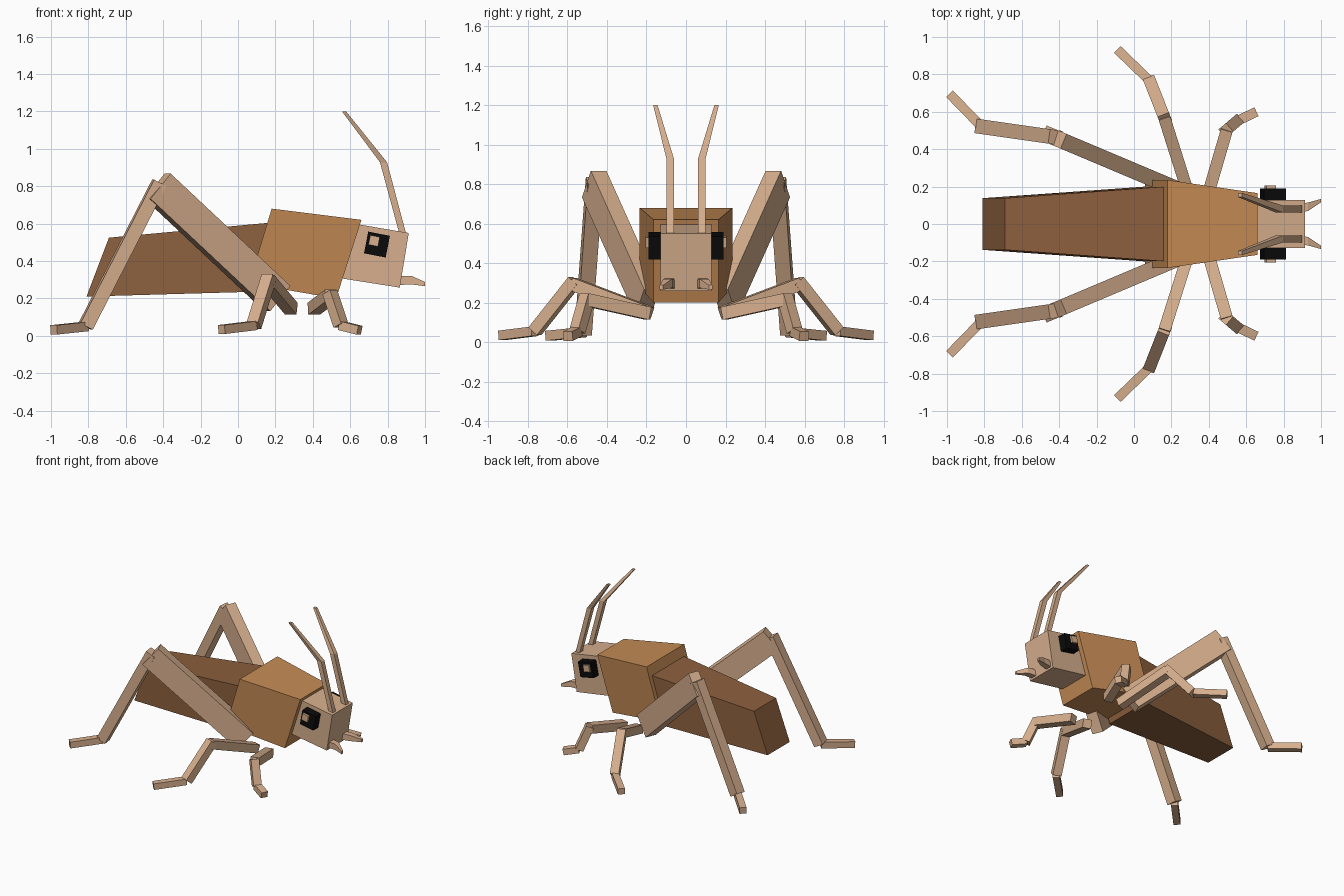
import bpy, bmesh
from mathutils import Vector

if "Cube" in bpy.data.objects:
    bpy.data.objects.remove(bpy.data.objects["Cube"])

def material(name, rgb):
    m = bpy.data.materials.new(name)
    m.diffuse_color = (*rgb, 1)
    m.use_nodes = True
    m.node_tree.nodes["Principled BSDF"].inputs["Base Color"].default_value = m.diffuse_color
    return m

ORANGE = material("orange brown", (0.56, 0.26, 0.09))
BROWN = material("dark brown", (0.26, 0.115, 0.047))
TAN = material("tan", (0.68, 0.43, 0.27))
BLACK = material("black", (0.003, 0.003, 0.003))

def loft(name, rings, mat):
    """Closed tube through four-cornered rings."""
    bm = bmesh.new()
    vs = [[bm.verts.new(p) for p in r] for r in rings]
    for a, b in zip(vs, vs[1:]):
        for i in range(4):
            j = (i + 1) % 4
            bm.faces.new((a[i], a[j], b[j], b[i]))
    bm.faces.new(vs[0][::-1])
    bm.faces.new(vs[-1])
    bmesh.ops.recalc_face_normals(bm, faces=bm.faces)
    me = bpy.data.meshes.new(name)
    bm.to_mesh(me)
    bm.free()
    me.materials.append(mat)
    ob = bpy.data.objects.new(name, me)
    bpy.context.collection.objects.link(ob)
    return ob

def block(name, back, front, mat):
    """Block between two end faces given as (top x, z, bottom x, z, half width)."""
    return loft(name, [[(tx, w, tz), (tx, -w, tz), (bx, -w, bz), (bx, w, bz)]
                       for tx, tz, bx, bz, w in (back, front)], mat)

def ring(p, u, v, w, h):
    p = Vector(p)
    return [p + u*a*w/2 + v*b*h/2 for a, b in ((1, 1), (-1, 1), (-1, -1), (1, -1))]

def sides(p):
    return [("left", p), ("right", [(x, -y, z) for x, y, z in p])]

def beam(name, p, q, w, h, mat=TAN, w2=None, h2=None):
    d = (Vector(q) - Vector(p)).normalized()
    u = d.cross(Vector((0, 0, 1))).normalized()
    v = u.cross(d)
    return loft(name, [ring(p, u, v, w, h), ring(q, u, v, w2 or w, h2 or h)], mat)

# Body
block("thorax", (0.18, 0.68, 0.058, 0.28, 0.235), (0.66, 0.62, 0.525, 0.20, 0.165), ORANGE)
block("abdomen", (-0.69, 0.525, -0.81, 0.21, 0.138), (0.17, 0.605, 0.06, 0.235, 0.20), BROWN)
block("head", (0.62, 0.60, 0.56, 0.306, 0.128), (0.913, 0.55, 0.865, 0.258, 0.128), TAN)

# Eyes and pupils: slightly tilted square blocks on the head sides
def tilted_square(name, x, z, size, y0, y1, mat):
    u, v = Vector((0.982, 0, -0.19)), Vector((0.19, 0, 0.982))
    for side, pts in sides([(x, y0, z), (x, y1, z)]):
        loft(f"{side}_{name}", [ring(p, u, v, size, size) for p in pts], mat)

tilted_square("eye", 0.743, 0.488, 0.118, 0.12, 0.19, BLACK)
tilted_square("pupil", 0.728, 0.508, 0.052, 0.18, 0.206, TAN)

X, Y, Z = Vector((1, 0, 0)), Vector((0, 1, 0)), Vector((0, 0, 1))

# Antennae
for side, pts in sides([(0.885, 0.08, 0.53), (0.778, 0.08, 0.928), (0.567, 0.155, 1.2)]):
    loft(f"{side}_antenna", [ring(p, Y, X, s, s) for p, s in zip(pts, (0.036, 0.038, 0.022))], TAN)

# Mandibles
for side, pts in sides([(0.85, 0.08, 0.297), (0.93, 0.092, 0.297), (1.0, 0.125, 0.277)]):
    loft(f"{side}_mandible", [ring(p, Y, Z, w, h) for p, w, h in
                              zip(pts, (0.05, 0.045, 0.018), (0.05, 0.045, 0.022))], TAN)

# Legs: joint points from hip to toe, then width and height of each segment
LEGS = {
    "hind": ([(0.21, 0.195, 0.20), (-0.43, 0.465, 0.80), (-0.815, 0.52, 0.05), (-0.985, 0.695, 0.032)],
             [(0.085, 0.178), (0.078, 0.075), (0.05, 0.05)]),
    "middle": ([(0.285, 0.18, 0.145), (0.16, 0.575, 0.295), (0.085, 0.765, 0.055), (-0.088, 0.932, 0.034)],
               [(0.065, 0.065), (0.065, 0.06), (0.05, 0.048)]),
    "front": ([(0.405, 0.19, 0.145), (0.497, 0.505, 0.215), (0.55, 0.55, 0.055), (0.65, 0.598, 0.03)],
              [(0.065, 0.065), (0.06, 0.058), (0.052, 0.048)]),
}
for leg, (path, sizes) in LEGS.items():
    for side, pts in sides(path):
        for part, p, q, (w, h) in zip(("thigh", "shin", "foot"), pts, pts[1:], sizes):
            # start each lower segment a little before its joint so the parts overlap
            if part == "shin":
                p = Vector(p) + (Vector(p) - Vector(q)).normalized() * 0.02
            beam(f"{side}_{leg}_{part}", p, q, w, h)
